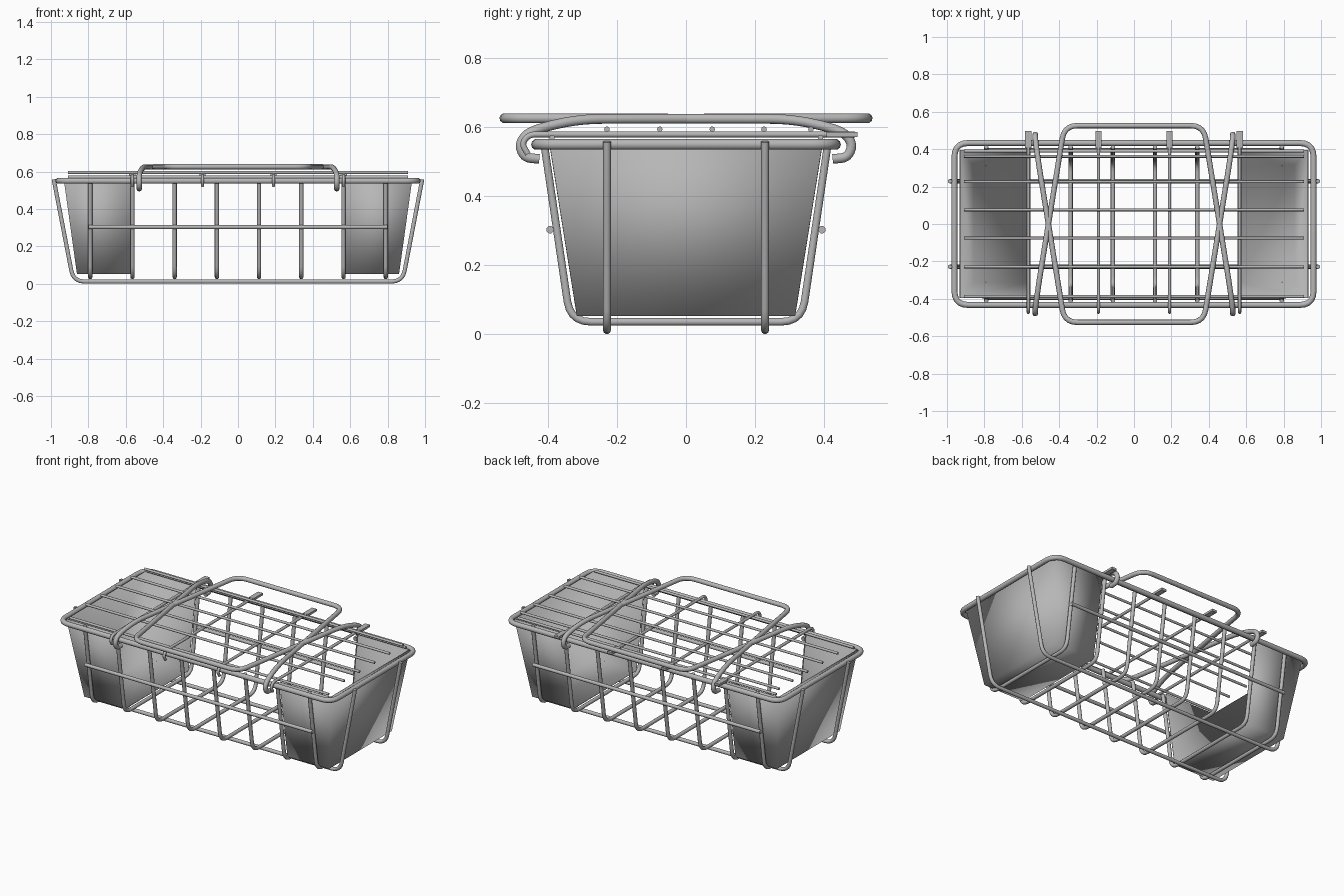
import bpy
import bmesh
from mathutils import Vector
from math import radians

cube = bpy.data.objects.get("Cube")
if cube:
    bpy.data.objects.remove(cube, do_unlink=True)

steel = bpy.data.materials.new("grey_steel")
steel.use_nodes = True
GREY = (0.47, 0.47, 0.47, 1)
steel.diffuse_color = GREY
steel.node_tree.nodes["Principled BSDF"].inputs["Base Color"].default_value = GREY


def select_only(obj):
    bpy.ops.object.select_all(action='DESELECT')
    obj.select_set(True)
    bpy.context.view_layer.objects.active = obj


def soften(points, reach, closed):
    """Replace every corner of a path with a short curve."""
    pts = [Vector(p) for p in points]
    n = len(pts)
    out = []
    for i, p in enumerate(pts):
        if not closed and i in (0, n - 1):
            out.append(p)
            continue
        a, b = pts[i - 1] - p, pts[(i + 1) % n] - p
        start = p + a.normalized() * min(reach, a.length * 0.45)
        end = p + b.normalized() * min(reach, b.length * 0.45)
        for k in range(6):
            t = k / 5
            out.append(start * (1 - t) ** 2 + p * (2 * t * (1 - t)) + end * t ** 2)
    return out


def wire(name, points, radius, reach=0.06, closed=False):
    """A round bar that follows a path with softened corners."""
    path = soften(points, reach, closed)
    curve = bpy.data.curves.new(name, 'CURVE')
    curve.dimensions = '3D'
    curve.bevel_depth = radius
    curve.bevel_resolution = 3
    curve.use_fill_caps = True
    spline = curve.splines.new('POLY')
    spline.points.add(len(path) - 1)
    for sp, p in zip(spline.points, path):
        sp.co = (*p, 1)
    spline.use_cyclic_u = closed
    curve.materials.append(steel)
    obj = bpy.data.objects.new(name, curve)
    bpy.context.collection.objects.link(obj)
    select_only(obj)
    bpy.ops.object.convert(target='MESH')
    bpy.ops.object.shade_smooth_by_angle(angle=radians(50))
    return bpy.context.object


def box(name, size, loc):
    bpy.ops.mesh.primitive_cube_add(size=1, location=loc)
    obj = bpy.context.object
    obj.name = name
    obj.scale = size
    bpy.ops.object.transform_apply(location=False)
    obj.data.materials.append(steel)


def bin_shell(name, side):
    """Tapered end tray, open at the top and toward the middle."""
    bm = bmesh.new()
    bottom, top = [], []
    for row, x_out, y, z in ((bottom, 0.86, 0.315, 0.055), (top, 0.93, 0.395, 0.56)):
        for x, sy in ((0.57, -1), (x_out, -1), (x_out, 1), (0.57, 1)):
            row.append(bm.verts.new((side * x, sy * y, z)))
    bm.faces.new(bottom)
    for i in range(3):
        bm.faces.new((bottom[i], bottom[i + 1], top[i + 1], top[i]))
    bmesh.ops.recalc_face_normals(bm, faces=bm.faces)
    mesh = bpy.data.meshes.new(name)
    bm.to_mesh(mesh)
    bm.free()
    mesh.materials.append(steel)
    obj = bpy.data.objects.new(name, mesh)
    bpy.context.collection.objects.link(obj)
    select_only(obj)
    bpy.ops.object.shade_smooth()
    thick = obj.modifiers.new("thickness", 'SOLIDIFY')
    thick.thickness = 0.005
    thick.offset = 0


# Basket rim
wire("rim", [(-0.96, -0.433, 0.55), (0.96, -0.433, 0.55),
             (0.96, 0.433, 0.55), (-0.96, 0.433, 0.55)], 0.016, 0.075, True)

# Long floor wires that climb outside the rim at both ends
for side, label in ((-1, "front"), (1, "back")):
    y = side * 0.229
    wire(label + "_long_wire", [(-0.985, y, 0.558), (-0.88, y, 0.012),
                                (0.88, y, 0.012), (0.985, y, 0.558)], 0.0115)

# Cross wires forming the ribs
for i in range(8):
    x = -0.79 + i * 0.2257
    wire("rib_wire", [(x, -0.412, 0.558), (x, -0.335, 0.036),
                      (x, 0.335, 0.036), (x, 0.412, 0.558)], 0.0115)

# Horizontal side rails
for side, label in ((-1, "front"), (1, "back")):
    y = side * 0.394
    wire(label + "_rail", [(-0.8, y, 0.303), (0.8, y, 0.303)], 0.011)

# End trays
bin_shell("left_tray", 1)
bin_shell("right_tray", -1)

# Lid bars
for y in (-0.229, -0.076, 0.076, 0.226, 0.362):
    wire("lid_bar", [(-0.91, y, 0.594), (0.91, y, 0.594)], 0.008)
for y in (-0.388, 0.39):
    wire("lid_edge_bar", [(-0.91, y, 0.57), (0.91, y, 0.57)], 0.008)

# Lid cross bars with a front hook and a flat back tab
for x in (-0.565, -0.19, 0.19, 0.565):
    wire("lid_cross_bar", [(x, -0.458, 0.522), (x, -0.476, 0.552),
                           (x, -0.455, 0.579), (x, 0.49, 0.579)], 0.009, 0.02)
    box("lid_tab", (0.034, 0.09, 0.014), (x, 0.452, 0.579))

# Two folded carrying handles, each hooked under one side of the rim
for side, label in ((-1, "front"), (1, "back")):
    half = [(0.528, 0.425, 0.508), (0.528, 0.468, 0.512), (0.528, 0.484, 0.55),
            (0.528, 0.455, 0.59), (0.508, 0.31, 0.624), (0.372, -0.526, 0.626)]
    right = [(x, side * y, z) for x, y, z in half]
    left = [(-x, y, z) for x, y, z in reversed(right)]
    wire(label + "_handle", right + left, 0.0145, 0.07)
